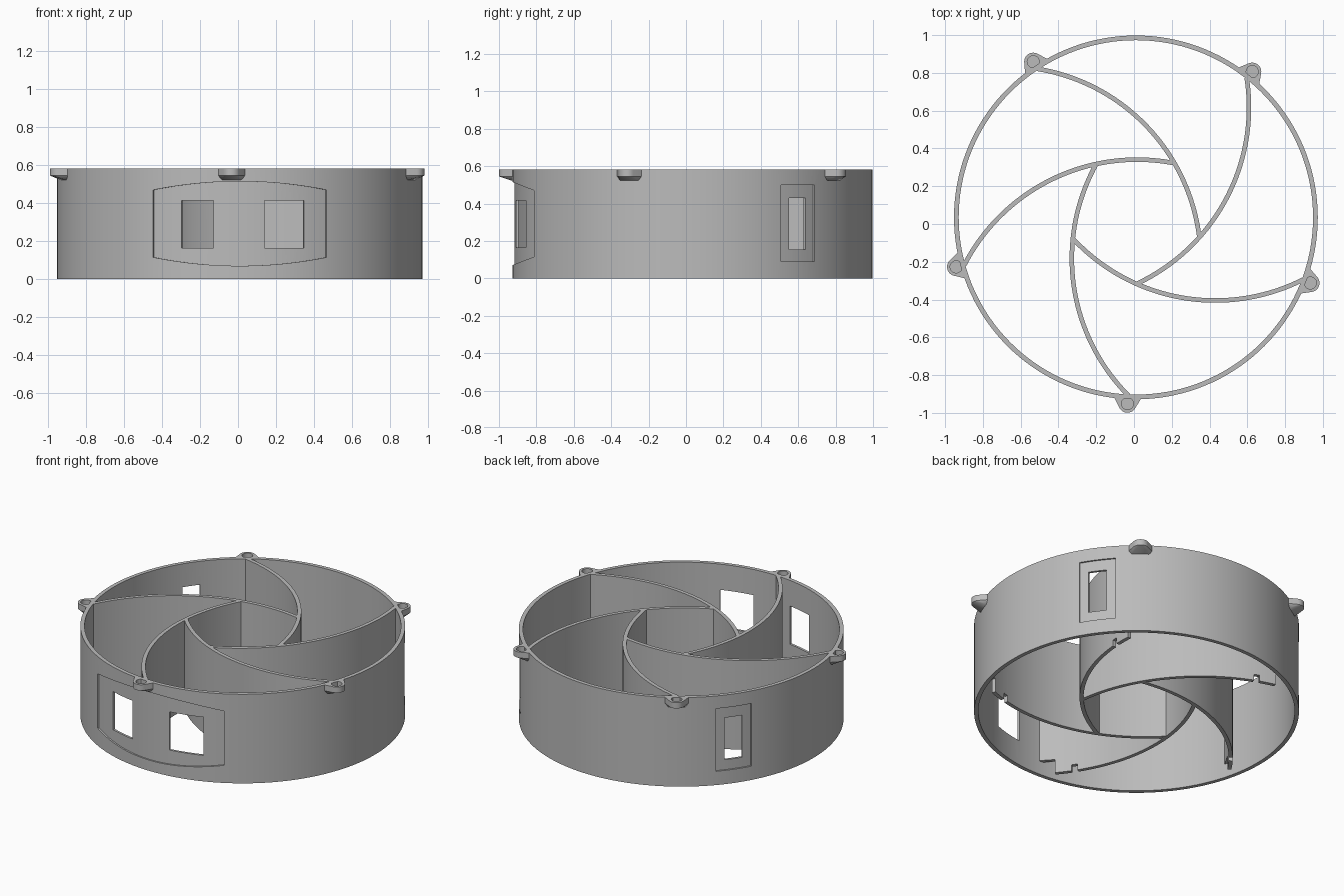
import bpy, bmesh
from math import sin, cos, asin, radians, degrees
from mathutils import Matrix, Vector

cube = bpy.data.objects.get("Cube")
if cube:
    bpy.data.objects.remove(cube, do_unlink=True)

CENTRE = Matrix.Translation((0.01, 0.035, 0))
HEIGHT, R_OUT, R_IN = 0.583, 0.963, 0.938
LUG_R, LUG_ANGLE = 0.987, 51.4

grey = bpy.data.materials.new("plain grey")
grey.use_nodes = True
grey.diffuse_color = (0.5, 0.5, 0.5, 1)
grey.node_tree.nodes["Principled BSDF"].inputs["Base Color"].default_value = (0.5, 0.5, 0.5, 1)


def make_object(name, bm, matrix):
    bmesh.ops.recalc_face_normals(bm, faces=bm.faces)
    bm.transform(matrix)
    mesh = bpy.data.meshes.new(name)
    bm.to_mesh(mesh)
    bm.free()
    mesh.materials.append(grey)
    obj = bpy.data.objects.new(name, mesh)
    bpy.context.collection.objects.link(obj)
    return obj


def band(name, r0, r1, a0, a1, low, high, steps=24, matrix=CENTRE):
    """Curved slab between two radii and two angles; low and high take t in -1..1."""
    bm = bmesh.new()
    closed = abs(a1 - a0) >= 360
    rows = []
    for i in range(steps if closed else steps + 1):
        t = 2 * i / steps - 1
        a = radians(a0 + (a1 - a0) * i / steps)
        corners = ((r0, low(t)), (r1, low(t)), (r1, high(t)), (r0, high(t)))
        rows.append([bm.verts.new((r * cos(a), r * sin(a), z)) for r, z in corners])
    pairs = list(zip(rows, rows[1:]))
    if closed:
        pairs.append((rows[-1], rows[0]))
    else:
        bm.faces.new(rows[0])
        bm.faces.new(rows[-1])
    for p, q in pairs:
        for k in range(4):
            n = (k + 1) % 4
            bm.faces.new((p[k], p[n], q[n], q[k]))
    return make_object(name, bm, matrix)


def flat(z):
    return lambda t: z


def cut(obj, cutters):
    for cutter in cutters:
        mod = obj.modifiers.new("cut", "BOOLEAN")
        mod.operation, mod.solver, mod.object = "DIFFERENCE", "EXACT", cutter
        bpy.context.view_layer.objects.active = obj
        bpy.ops.object.modifier_apply(modifier=mod.name)
        bpy.data.objects.remove(cutter, do_unlink=True)


def smooth(obj):
    bpy.ops.object.select_all(action="DESELECT")
    obj.select_set(True)
    bpy.context.view_layer.objects.active = obj
    bpy.ops.object.shade_smooth_by_angle(angle=radians(30))


# Outer wall
wall = band("outer_wall", R_IN, R_OUT, 0, 360, flat(0), flat(HEIGHT), 144)

# Bowed front recess with two windows
half = degrees(asin(0.457 / R_OUT))


def bow(t):
    return 0.045 * (1 - (sin(radians(half * t)) / sin(radians(half))) ** 2)


cutters = [band("front_recess", R_OUT - 0.01, 1.1, -90 - half, -90 + half,
                lambda t: 0.115 - bow(t), lambda t: 0.47 + bow(t))]
for x0, x1 in ((-0.31, -0.14), (0.13, 0.34)):
    a0, a1 = (degrees(asin(x / 0.958)) - 90 for x in (x0, x1))
    cutters.append(band("front_window", 0.88, 1.1, a0, a1, flat(0.165), flat(0.415), 6))

# Rear side recesses, each with a narrow window
for a in (36, 144):
    cutters.append(band("rear_recess", R_OUT - 0.01, 1.1, a - 6.6, a + 6.6,
                        flat(0.09), flat(0.5), 6))
    cutters.append(band("rear_window", 0.88, 1.1, a - 3.3, a + 3.3,
                        flat(0.155), flat(0.43), 4))
cut(wall, cutters)
smooth(wall)


def screw_lug(matrix):
    bm = bmesh.new()
    outline = [(0.95, -0.075), (0.95, 0.075)]
    for i in range(25):
        a = radians(-100 + 200 * i / 24)
        outline.append((LUG_R + 0.048 * cos(a), 0.048 * sin(a)))
    points = [(u, v, z) for u, v in outline for z in (0.545, HEIGHT)]
    # Sloped support under the lug, against the wall
    points += [(u, v, 0.523) for u in (0.95, 0.967) for v in (-0.05, 0.05)]
    verts = [bm.verts.new(Vector(p)) for p in points]
    bmesh.ops.convex_hull(bm, input=verts)
    loose = [v for v in bm.verts if not v.link_faces]
    bmesh.ops.delete(bm, geom=loose, context="VERTS")
    lug = make_object("screw_lug", bm, matrix)
    # Blind screw hole
    hole = bmesh.new()
    bmesh.ops.create_cone(hole, cap_ends=True, segments=32, radius1=0.032, radius2=0.032,
                          depth=0.06, matrix=Matrix.Translation((LUG_R, 0, HEIGHT)))
    cut(lug, [make_object("screw_hole", hole, matrix)])
    smooth(lug)


# Five screw lugs and five spiral dividers
FIN_R, FIN_T = 1.03, 0.012
for k in range(5):
    turn = CENTRE @ Matrix.Rotation(radians(72 * k), 4, "Z")
    screw_lug(turn @ Matrix.Rotation(radians(LUG_ANGLE), 4, "Z"))
    fin_place = turn @ Matrix.Translation((0.42, 0.59, 0))
    fin = band("spiral_divider", FIN_R - FIN_T, FIN_R + FIN_T, -63.2, -136.7,
               flat(0), flat(HEIGHT), 48, fin_place)
    notches = [band("divider_notch", 0.95, 1.1, a0, a1, flat(-0.1), flat(top), 4, fin_place)
               for a0, a1, top in ((-60, -68.5, 0.09), (-74.2, -76.2, 0.04))]
    cut(fin, notches)
    smooth(fin)
